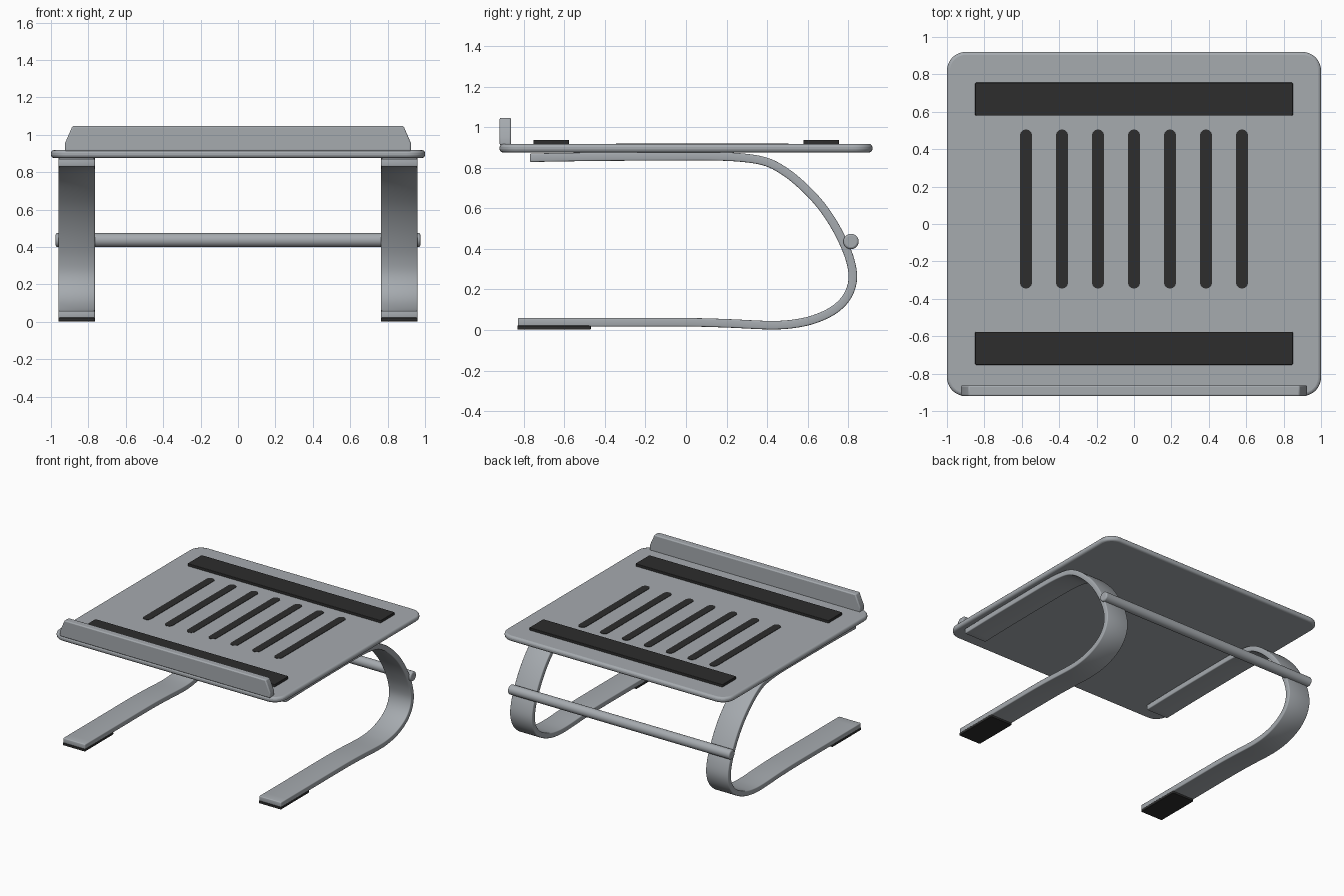
import bpy, bmesh, math
from mathutils import Vector

if "Cube" in bpy.data.objects:
    bpy.data.objects.remove(bpy.data.objects["Cube"], do_unlink=True)


def material(name, rgb):
    m = bpy.data.materials.new(name)
    m.use_nodes = True
    m.diffuse_color = (*rgb, 1)
    m.node_tree.nodes["Principled BSDF"].inputs["Base Color"].default_value = (*rgb, 1)
    return m


metal = material("grey metal", (0.38, 0.405, 0.43))
rubber = material("black rubber", (0.026, 0.026, 0.026))


def finish(name, bm, mat, bevel=0, solid=0):
    """Turn a bmesh into a smooth shaded object with optional thickness and rounded edges."""
    bmesh.ops.recalc_face_normals(bm, faces=bm.faces)
    mesh = bpy.data.meshes.new(name)
    bm.to_mesh(mesh)
    bm.free()
    mesh.materials.append(mat)
    ob = bpy.data.objects.new(name, mesh)
    bpy.context.collection.objects.link(ob)
    if solid:
        mod = ob.modifiers.new("Thickness", 'SOLIDIFY')
        mod.thickness, mod.offset, mod.use_even_offset = solid, 0, True
    if bevel:
        mod = ob.modifiers.new("Rounded edges", 'BEVEL')
        mod.width, mod.segments, mod.limit_method = bevel, 3, 'ANGLE'
        mod.angle_limit = math.radians(40)
    bpy.ops.object.select_all(action='DESELECT')
    bpy.context.view_layer.objects.active = ob
    ob.select_set(True)
    bpy.ops.object.shade_smooth_by_angle(angle=math.radians(35))
    return ob


def prism(name, outline, along, mat, bevel=0):
    """Extrude a closed 3D outline along a vector."""
    bm = bmesh.new()
    face = bm.faces.new([bm.verts.new(p) for p in outline])
    new = bmesh.ops.extrude_face_region(bm, geom=[face])["geom"]
    bmesh.ops.translate(bm, vec=along, verts=[v for v in new if isinstance(v, bmesh.types.BMVert)])
    return finish(name, bm, mat, bevel)


def rounded_plate(name, x0, x1, y0, y1, z0, z1, radius, mat, bevel=0, steps=8):
    outline = []
    corners = [(x1, y1), (x0, y1), (x0, y0), (x1, y0)]
    for i, (x, y) in enumerate(corners):
        cx = x - math.copysign(radius, x - (x0 + x1) / 2)
        cy = y - math.copysign(radius, y - (y0 + y1) / 2)
        for s in range(steps + 1):
            a = math.pi / 2 * (i + s / steps)
            p = Vector((cx + radius * math.cos(a), cy + radius * math.sin(a), z0))
            if not outline or (p - outline[-1]).length > 1e-5:
                outline.append(p)
    return prism(name, outline, (0, 0, z1 - z0), mat, bevel)


def smooth_path(points, steps=6):
    """Catmull-Rom curve through the points."""
    pts = [Vector(p) for p in points]
    pts = [2 * pts[0] - pts[1]] + pts + [2 * pts[-1] - pts[-2]]
    path = []
    for a, b, c, d in zip(pts, pts[1:], pts[2:], pts[3:]):
        for s in range(steps):
            t = s / steps
            path.append(0.5 * (2 * b + (c - a) * t + (2 * a - 5 * b + 4 * c - d) * t ** 2
                               + (3 * b - a - 3 * c + d) * t ** 3))
    return path + [pts[-2]]


# Tray with rounded corners
rounded_plate("tray", -1, 1, -0.92, 0.92, 0.876, 0.918, 0.1, metal, 0.016)

# Front lip with sloping upper corners
half = [(0.925, 0.912), (0.925, 0.955), (0.885, 1.047)]
lip = half + [(-x, z) for x, z in reversed(half)]
prism("front_lip", [(x, -0.92, z) for x, z in lip], (0, 0.057, 0), metal, 0.008)

# Grip pads on the tray
for name, y0, y1 in (("front_grip_pad", -0.753, -0.577), ("back_grip_pad", 0.58, 0.756)):
    rounded_plate(name, -0.85, 0.85, y0, y1, 0.915, 0.938, 0.008, rubber, 0.003, 3)

# Row of ventilation slots
for i in range(7):
    x = (i - 3) * 0.1925
    rounded_plate(f"vent_slot_{i + 1}", x - 0.032, x + 0.032, -0.345, 0.505, 0.915, 0.921, 0.0319, rubber)

# Bent strip legs with rubber feet
leg_points = [(-0.83, 0.038), (-0.4, 0.038), (0, 0.038), (0.2, 0.033), (0.4, 0.024), (0.52, 0.029),
              (0.63, 0.052), (0.73, 0.099), (0.795, 0.165), (0.823, 0.25), (0.81, 0.345),
              (0.768, 0.45), (0.712, 0.55), (0.645, 0.64), (0.56, 0.725), (0.48, 0.787),
              (0.4, 0.828), (0.3, 0.848), (0.15, 0.857), (-0.1, 0.857), (-0.45, 0.855), (-0.77, 0.85)]
leg_path = smooth_path(leg_points)
for side, x0, x1 in (("left", 0.765, 0.96), ("right", -0.96, -0.765)):
    bm = bmesh.new()
    rows = [[bm.verts.new((x, p.x, p.y)) for x in (x0, x1)] for p in leg_path]
    for (a, b), (c, d) in zip(rows, rows[1:]):
        bm.faces.new((a, b, d, c))
    finish(f"{side}_leg", bm, metal, 0.007, 0.042)
    rounded_plate(f"{side}_foot_pad", x0, x1, -0.832, -0.47, 0.002, 0.022, 0.008, rubber, 0.003, 3)

# Cross rod joining the legs at the back
bm = bmesh.new()
bmesh.ops.create_cone(bm, cap_ends=True, segments=20, radius1=0.038, radius2=0.038, depth=1.95)
rod = finish("cross_rod", bm, metal, 0.01)
rod.rotation_euler.y = math.pi / 2
rod.location = (0, 0.814, 0.437)
